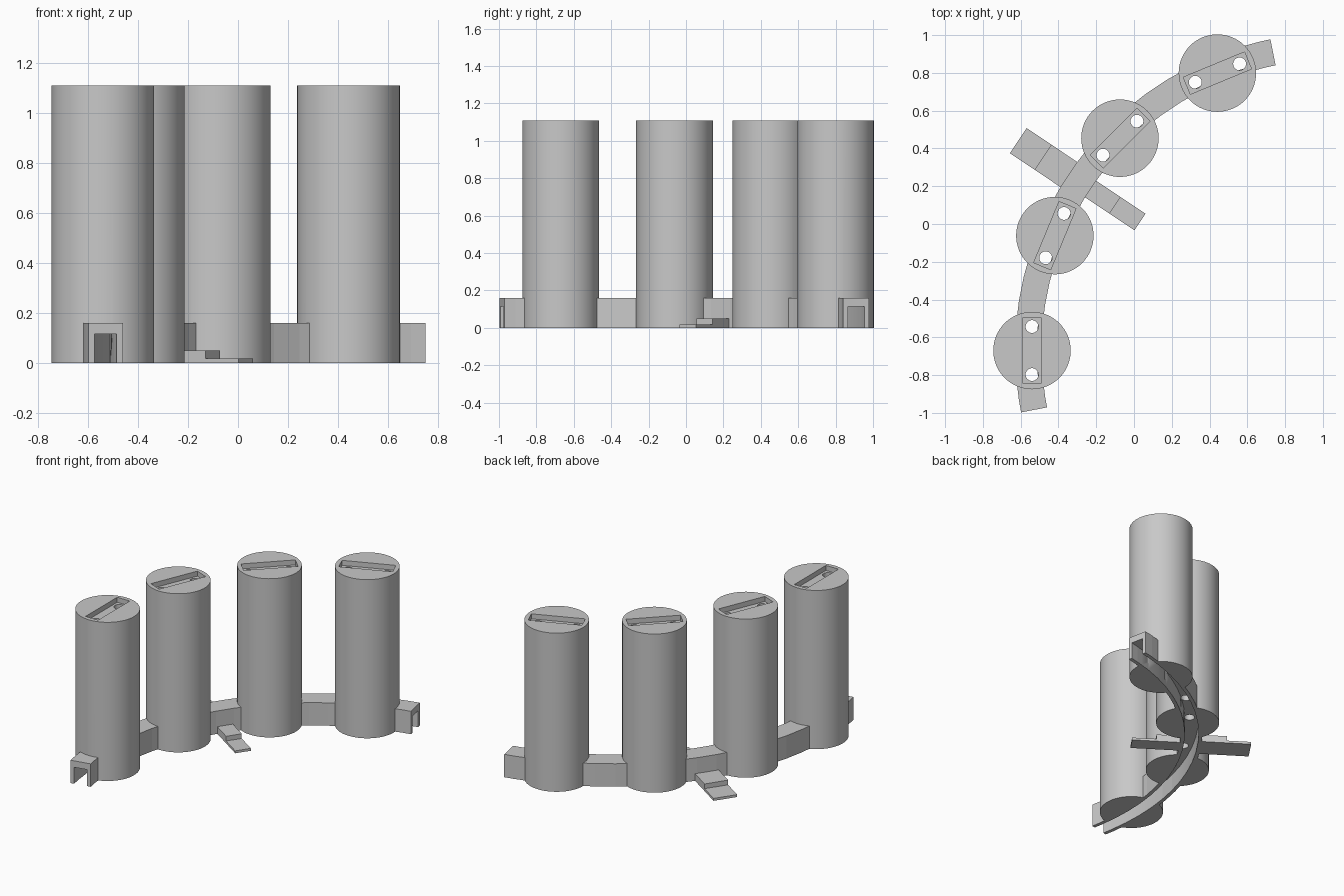
import bpy, bmesh
from math import radians, sin, cos
from mathutils import Matrix, Vector

cube = bpy.data.objects.get("Cube")
if cube:
    bpy.data.objects.remove(cube, do_unlink=True)

grey = bpy.data.materials.new("plain_grey")
grey.use_nodes = True
grey.diffuse_color = (0.58, 0.58, 0.58, 1)
grey.node_tree.nodes["Principled BSDF"].inputs["Base Color"].default_value = grey.diffuse_color

# Everything is laid out around the centre of one big arc
CX, CY, R = 1.05, -0.67, 1.59
DRUM_R, DRUM_H = 0.205, 1.11
STEP = 4.5


def on_arc(r, deg, z=0.0):
    a = radians(180 - deg)
    return Vector((CX + r * cos(a), CY + r * sin(a), z))


def finish(name, bm):
    bmesh.ops.recalc_face_normals(bm, faces=bm.faces)
    mesh = bpy.data.meshes.new(name)
    bm.to_mesh(mesh)
    bm.free()
    mesh.materials.append(grey)
    ob = bpy.data.objects.new(name, mesh)
    bpy.context.collection.objects.link(ob)
    return ob


def loft(name, rings):
    """Join equal closed cross-sections into a capped solid."""
    bm = bmesh.new()
    loops = [[bm.verts.new(p) for p in ring] for ring in rings]
    n = len(loops[0])
    for a, b in zip(loops, loops[1:]):
        for i in range(n):
            j = (i + 1) % n
            bm.faces.new((a[i], a[j], b[j], b[i]))
    bm.faces.new(loops[0])
    bm.faces.new(loops[-1])
    return finish(name, bm)


def sweep(name, profile, angles):
    return loft(name, [[on_arc(r, a, z) for r, z in profile] for a in angles])


def cylinder(name, pos, radius, z0, z1, segs):
    bm = bmesh.new()
    bmesh.ops.create_cone(bm, cap_ends=True, segments=segs, radius1=radius, radius2=radius,
                          depth=z1 - z0,
                          matrix=Matrix.Translation((pos.x, pos.y, (z0 + z1) / 2)))
    return finish(name, bm)


def box(name, pos, deg, size):
    bm = bmesh.new()
    m = Matrix.Translation(pos) @ Matrix.Rotation(radians(deg), 4, 'Z') @ Matrix.Diagonal((*size, 1))
    bmesh.ops.create_cube(bm, size=1, matrix=m)
    return finish(name, bm)


def cut(target, cutter):
    """Subtract the cutter and discard it."""
    mod = target.modifiers.new("cut", 'BOOLEAN')
    mod.operation, mod.solver, mod.object = 'DIFFERENCE', 'EXACT', cutter
    bpy.context.view_layer.objects.active = target
    bpy.ops.object.modifier_apply(modifier=mod.name)
    bpy.data.objects.remove(cutter, do_unlink=True)


def smooth(ob):
    bpy.ops.object.select_all(action='DESELECT')
    ob.select_set(True)
    bpy.context.view_layer.objects.active = ob
    bpy.ops.object.shade_smooth_by_angle(angle=radians(30))


# Curved track: an upside-down channel in straight facets
angles = [-11.25] + [STEP * i for i in range(-2, 18)] + [78.75]
R_IN, R_OUT, WALL, TOP, ROOF = 1.54, 1.68, 0.025, 0.16, 0.115
u_profile = [(R_IN, 0), (R_IN, TOP), (R_OUT, TOP), (R_OUT, 0),
             (R_OUT - WALL, 0), (R_OUT - WALL, ROOF), (R_IN + WALL, ROOF), (R_IN + WALL, 0)]
track = sweep("curved_track", u_profile, angles)
tunnel = [(R_IN + WALL, -0.1), (R_IN + WALL, ROOF), (R_OUT - WALL, ROOF), (R_OUT - WALL, -0.1)]

# Four drums, each with a tunnel, a top slot and two through holes
for i in range(4):
    deg = 22.5 * i
    pos = on_arc(R, deg)
    along = Vector((sin(radians(deg)), cos(radians(deg)), 0))
    cut(track, cylinder("track_gap", pos, DRUM_R, -0.1, DRUM_H, 64))
    drum = cylinder(f"drum_{i + 1}", pos, DRUM_R, 0, DRUM_H, 64)
    cut(drum, sweep("tunnel", tunnel, [deg + STEP * k for k in range(-3, 4)]))
    cut(drum, box("slot", pos + Vector((0, 0, DRUM_H)), 90 - deg, (0.35, 0.097, 0.07)))
    for side in (-1, 1):
        cut(drum, cylinder("hole", pos + along * 0.127 * side, 0.034, 0.05, 1.2, 24))
    smooth(drum)


# Stepped ramps on both sides of the track, at its middle
def ramp(name, start, step, end, width):
    deg = 33.75
    side = Vector((sin(radians(deg)), cos(radians(deg)), 0)) * width / 2
    profile = [(start, 0), (start, 0.05), (step, 0.05), (step, 0.017), (end, 0.017), (end, 0)]
    return loft(name, [[on_arc(r, deg, z) + side * s for r, z in profile] for s in (-1, 1)])


ramp("inner_ramp", 1.55, 1.384, 1.225, 0.106)
ramp("outer_ramp", 1.665, 1.843, 2.0, 0.16)
